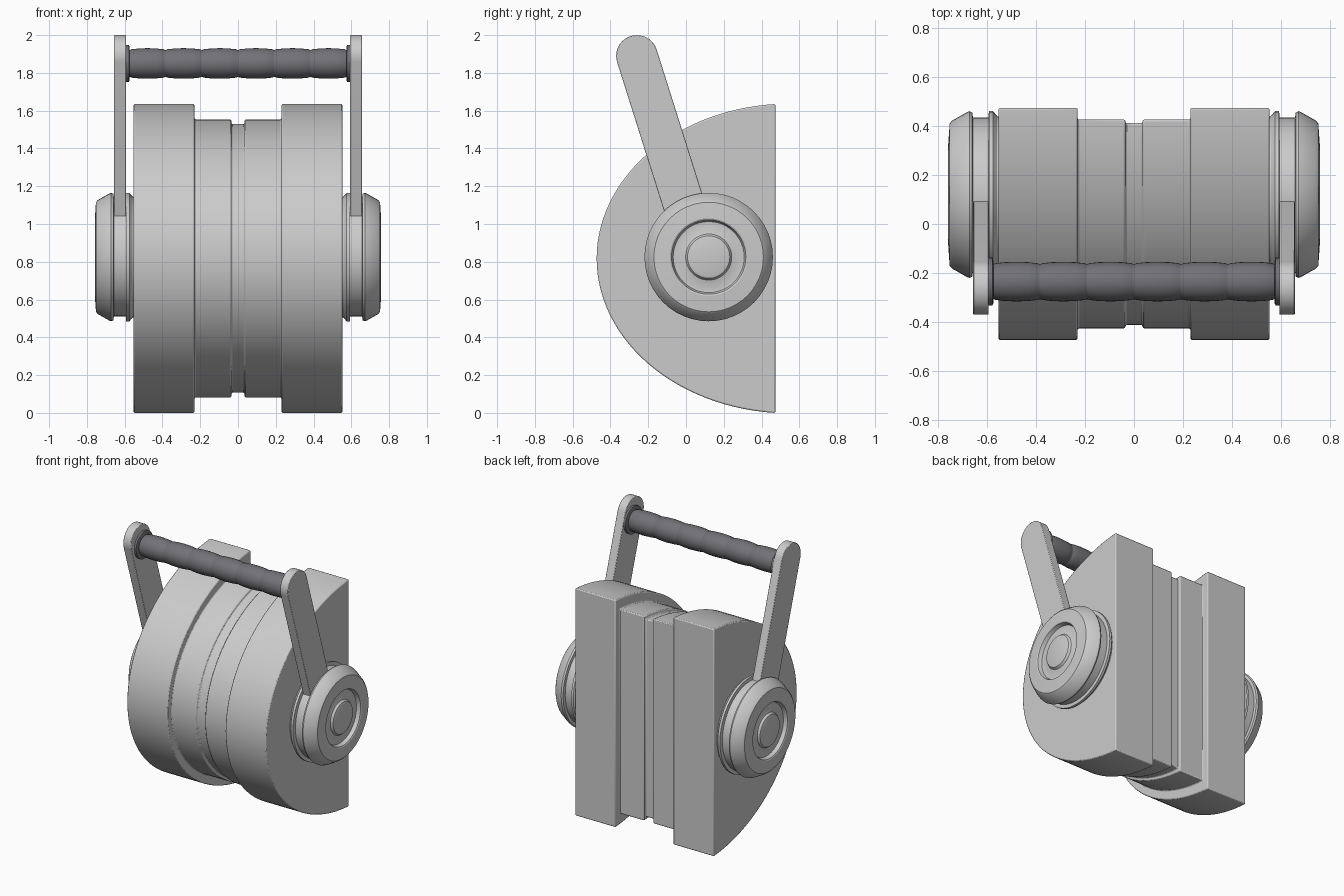
import bpy, bmesh
from math import sin, cos, pi, asin, atan2
from mathutils import Vector

if "Cube" in bpy.data.objects:
    bpy.data.objects.remove(bpy.data.objects["Cube"])

dark = bpy.data.materials.new("dark_grip")
dark.diffuse_color = (0.17, 0.17, 0.185, 1)
dark.use_nodes = True
dark.node_tree.nodes["Principled BSDF"].inputs["Base Color"].default_value = dark.diffuse_color


def loft(name, rings, closed_ends=True, bevel=0, mat=None):
    """Skin a list of equally sized vertex rings and cap both ends."""
    bm = bmesh.new()
    loops = [[bm.verts.new(p) for p in ring] for ring in rings]
    n = len(loops[0])
    for a, b in zip(loops, loops[1:]):
        for i in range(n):
            j = (i + 1) % n
            bm.faces.new((a[i], a[j], b[j], b[i]))
    if closed_ends:
        bm.faces.new(loops[0])
        bm.faces.new(loops[-1])
    bmesh.ops.recalc_face_normals(bm, faces=bm.faces)
    me = bpy.data.meshes.new(name)
    bm.to_mesh(me)
    bm.free()
    ob = bpy.data.objects.new(name, me)
    bpy.context.collection.objects.link(ob)
    if mat:
        me.materials.append(mat)
    if bevel:
        m = ob.modifiers.new("bevel", 'BEVEL')
        m.width, m.segments, m.limit_method, m.angle_limit = bevel, 2, 'ANGLE', 0.7
    bpy.ops.object.select_all(action='DESELECT')
    ob.select_set(True)
    bpy.context.view_layer.objects.active = ob
    bpy.ops.object.shade_smooth_by_angle(angle=0.52)
    return ob


def revolve(name, profile, cy, cz, seg=48, mat=None):
    """Turn an (x, radius) profile about an axis parallel to x."""
    rings = [[(x, cy + r * cos(2 * pi * i / seg), cz + r * sin(2 * pi * i / seg))
              for i in range(seg)] for x, r in profile]
    return loft(name, rings, mat=mat)


# body: D-shaped cross-section, stepped along x
ZC, BACK, YC, A, B = 0.8175, 0.473, 0.55, 1.023, 0.82
t0 = asin((YC - BACK) / A)
N = 56
outline = []
for i in range(N + 1):
    t = -pi / 2 + t0 + (pi - 2 * t0) * i / N
    outline.append((YC - A * cos(t), B * sin(t)))
half = [(0.035, 0.87), (0.035, 0.90), (0.23, 0.90), (0.23, 1.0), (0.553, 1.0)]
steps = [(-x, s) for x, s in reversed(half)] + half
loft("body", [[(x, y * s, ZC + z * s) for y, z in outline] for x, s in steps], bevel=0.01)

# side hubs, arms and collars, mirrored left and right
HUB_Y, HUB_Z = 0.12, 0.825
hub = [(0.54, 0.315), (0.558, 0.32), (0.575, 0.34), (0.592, 0.34), (0.594, 0.315),
       (0.657, 0.315), (0.66, 0.335), (0.672, 0.34), (0.682, 0.336), (0.742, 0.302),
       (0.752, 0.29), (0.758, 0.205), (0.754, 0.197), (0.728, 0.188), (0.726, 0.175),
       (0.735, 0.13), (0.737, 0.122), (0.752, 0.112), (0.756, 0.1)]
tip, root = Vector((-0.26, 1.89)), Vector((0.04, 0.94))
R = 0.11
d = (tip - root).normalized()
ang = atan2(d.y, d.x)
side = Vector((-d.y, d.x)) * R
arm = [root + side, root - side] + [
    tip + R * Vector((cos(ang + a), sin(ang + a)))
    for a in [-pi / 2 + pi * i / 20 for i in range(21)]]
BAR_Y, BAR_Z = -0.235, 1.85
for s, label in ((-1, "left"), (1, "right")):
    revolve(label + "_hub", [(s * x, r) for x, r in hub], HUB_Y, HUB_Z)
    loft(label + "_arm", [[(s * x, p.x, p.y) for p in arm] for x in (0.593, 0.656)],
         bevel=0.004)
    revolve(label + "_collar", [(s * 0.574, 0.088), (s * 0.578, 0.098), (s * 0.6, 0.098)],
            BAR_Y, BAR_Z, 32, dark)

# grip: six soft barrels divided by shallow grooves
grip = [(-0.6, 0.07)]
W = 1.15 / 6
for k in range(6):
    x0 = -0.575 + k * W
    grip += [(x0 + f * W, r) for f, r in
             ((0.02, 0.072), (0.05, 0.075), (0.25, 0.079), (0.5, 0.081),
              (0.75, 0.079), (0.95, 0.075), (0.98, 0.072))]
grip.append((0.6, 0.07))
revolve("grip", grip, BAR_Y, BAR_Z, 32, dark)
